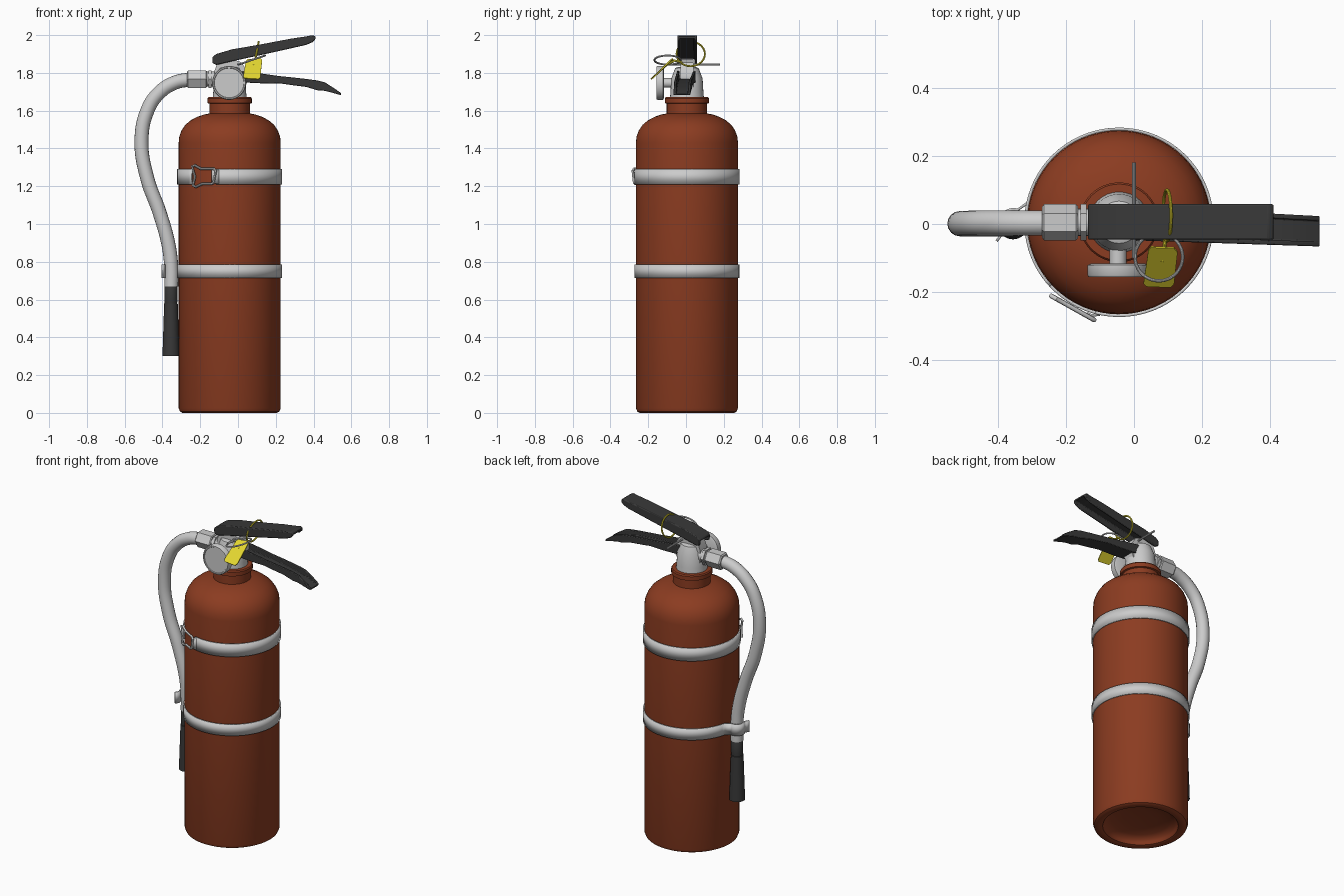
import bpy, bmesh
from math import sin, cos, pi, radians
from mathutils import Vector

if "Cube" in bpy.data.objects:
    bpy.data.objects.remove(bpy.data.objects["Cube"])

CX, CY, R = -0.044, 0.005, 0.27


def material(name, rgb):
    m = bpy.data.materials.new(name)
    m.diffuse_color = (*rgb, 1)
    m.use_nodes = True
    m.node_tree.nodes["Principled BSDF"].inputs["Base Color"].default_value = m.diffuse_color
    return m


RED = material("red_paint", (0.26, 0.045, 0.015))
BLACK = material("black_rubber", (0.04, 0.04, 0.04))
YELLOW = material("yellow_plastic", (0.78, 0.68, 0.03))


def finish(ob, mat=None, smooth=True):
    if mat:
        ob.data.materials.append(mat)
    if smooth:
        bpy.ops.object.select_all(action='DESELECT')
        ob.select_set(True)
        bpy.context.view_layer.objects.active = ob
        bpy.ops.object.shade_smooth_by_angle(angle=radians(35))
    return ob


def mesh(name, verts, faces, mat=None, smooth=True):
    me = bpy.data.meshes.new(name)
    me.from_pydata(verts, [], faces)
    bm = bmesh.new()
    bm.from_mesh(me)
    bmesh.ops.remove_doubles(bm, verts=bm.verts, dist=1e-6)
    bmesh.ops.recalc_face_normals(bm, faces=bm.faces)
    bm.to_mesh(me)
    bm.free()
    ob = bpy.data.objects.new(name, me)
    bpy.context.collection.objects.link(ob)
    return finish(ob, mat, smooth)


def lathe(name, profile, origin, axis=(0, 0, 1), n=32, mat=None):
    """Spin (radius, height) points round an axis; ends are capped."""
    q = Vector(axis).to_track_quat('Z', 'Y')
    o = Vector(origin)
    verts = [o + q @ Vector((r * cos(2 * pi * i / n), r * sin(2 * pi * i / n), h))
             for r, h in profile for i in range(n)]
    faces = [(k * n + i, k * n + (i + 1) % n, (k + 1) * n + (i + 1) % n, (k + 1) * n + i)
             for k in range(len(profile) - 1) for i in range(n)]
    last = (len(profile) - 1) * n
    if profile[0][0] > 0:
        faces.append(tuple(range(n)))
    if profile[-1][0] > 0:
        faces.append(tuple(range(last, last + n)))
    return mesh(name, verts, faces, mat)


def tube(name, pts, r, closed=False, spline='POLY', mat=None, res=3):
    """Round tube along a path, turned into a mesh."""
    cu = bpy.data.curves.new(name, 'CURVE')
    cu.dimensions = '3D'
    cu.bevel_depth, cu.bevel_resolution, cu.use_fill_caps = r, res, True
    cu.resolution_u = 8
    s = cu.splines.new(spline)
    if spline == 'BEZIER':
        s.bezier_points.add(len(pts) - 1)
        for b, p in zip(s.bezier_points, pts):
            b.co = p
            b.handle_left_type = b.handle_right_type = 'AUTO'
    else:
        s.points.add(len(pts) - 1)
        for b, p in zip(s.points, pts):
            b.co = (*p, 1)
    s.use_cyclic_u = closed
    ob = bpy.data.objects.new(name, cu)
    bpy.context.collection.objects.link(ob)
    bpy.ops.object.select_all(action='DESELECT')
    ob.select_set(True)
    bpy.context.view_layer.objects.active = ob
    bpy.ops.object.convert(target='MESH')
    return finish(bpy.context.view_layer.objects.active, mat)


def arc(cx, cy, r, a0, a1, n):
    return [(cx + r * cos(radians(a0 + (a1 - a0) * i / n)),
             cy + r * sin(radians(a0 + (a1 - a0) * i / n))) for i in range(n + 1)]


def strap(name, path, z0, z1, thick=0.008):
    """Upright metal strip following an xy path."""
    verts = [(x, y, z) for x, y in path for z in (z0, z1)]
    faces = [(2 * i, 2 * i + 2, 2 * i + 3, 2 * i + 1) for i in range(len(path) - 1)]
    ob = mesh(name, verts, faces)
    m = ob.modifiers.new("thickness", 'SOLIDIFY')
    m.thickness, m.offset = thick, 0
    return ob


def channel(name, stations, open_down, t=0.014):
    """U-section lever lofted through (x, top, bottom, y centre, half width)."""
    verts, faces = [], []
    for x, zt, zb, yc, w in stations:
        web, lip = (zt, zb) if open_down else (zb, zt)
        inner = web + 0.35 * (lip - web)
        verts += [(x, yc + y, z) for y, z in (
            (-w, lip), (-w, web), (w, web), (w, lip),
            (w - t, lip), (w - t, inner), (t - w, inner), (t - w, lip))]
    for k in range(len(stations) - 1):
        faces += [(8 * k + i, 8 * k + (i + 1) % 8, 8 * k + 8 + (i + 1) % 8, 8 * k + 8 + i)
                  for i in range(8)]
    e = 8 * (len(stations) - 1)
    faces += [tuple(range(8)), tuple(range(e, e + 8))]
    ob = mesh(name, verts, faces, BLACK)
    b = ob.modifiers.new("round_edges", 'BEVEL')
    b.width, b.segments, b.limit_method = 0.005, 2, 'ANGLE'
    return ob


# Cylinder body with recessed base, domed shoulder and neck collar
lathe("tank", [(0, .06), (.1, .055), (.17, .045), (.2, .03), (.207, .018), (.215, .004),
               (.225, 0), (.25, 0), (.263, .007), (.27, .025), (R, 1.43), (.267, 1.462),
               (.255, 1.495), (.235, 1.525), (.205, 1.55), (.17, 1.568), (.135, 1.58),
               (.107, 1.585), (.107, 1.637), (.117, 1.64), (.117, 1.665), (.112, 1.672),
               (0, 1.672)], (CX, CY, 0), n=64, mat=RED)

# Upper strap with a wire buckle across its gap
strap("upper_strap", arc(CX, CY, .274, 255, 583, 72), 1.21, 1.29)


def on_buckle(x, z):
    return (x, -0.207 - (x + 0.25) * 0.56, z)


tube("buckle_wire", [on_buckle(*p) for p in (
    (-.243, 1.305), (-.228, 1.31), (-.195, 1.292), (-.128, 1.292), (-.117, 1.282),
    (-.13, 1.218), (-.14, 1.212), (-.19, 1.212), (-.222, 1.197), (-.238, 1.203),
    (-.228, 1.25))], .007, closed=True)
strap("buckle_tab", [(-.10, -.266), (-.125, -.268), (-.138, -.262)], 1.215, 1.285)

# Lower strap whose end curls round the hose as a clip
HX = -.353
strap("lower_strap", arc(CX, CY, .274, -178, 168, 72)
      + arc(HX, 0, .043, 75, 215, 12) + [(-.394, -.038), (-.403, -.05)], .715, .785)

# Hose and nozzle
tube("hose", [(-.25, .003, 1.766), (-.335, .003, 1.748), (-.42, .003, 1.692),
              (-.48, .002, 1.6), (-.511, .001, 1.44), (-.48, 0, 1.24), (-.415, 0, 1.06),
              (-.366, 0, .88), (HX, 0, .76), (HX, 0, .67)], .037, spline='BEZIER', res=6)
lathe("nozzle", [(0, .36), (.03, .33), (.036, .3), (.045, .3), (.036, .578), (.033, .58),
                 (.034, .592), (.034, .685), (.031, .69)], (HX - .002, 0, 0), mat=BLACK)

# Hose coupling: hexagon nut, thin neck and second thin nut
P, AX = (0, .005, 1.767), (1, 0, 0)
lathe("coupling_nut", [(.045, -.27), (.053, -.264), (.053, -.17), (.048, -.165)], P, AX, 6)
lathe("coupling_neck", [(.04, -.17), (.04, -.08)], P, AX, 24)
lathe("lock_nut", [(.053, -.157), (.053, -.14)], P, AX, 6)

# Valve body and lever bracket
lathe("valve_body", [(.09, 1.665), (.087, 1.7), (.083, 1.77), (.062, 1.825), (.05, 1.83)],
      (CX, CY, 0))
prof = [(-.125, 1.73), (-.125, 1.81), (-.1, 1.875), (-.02, 1.87), (.02, 1.855),
        (.05, 1.805), (.05, 1.75), (.02, 1.7)]
n = len(prof)
mesh("lever_bracket", [(x, CY + y, z) for y in (-.034, .034) for x, z in prof],
     [tuple(range(n)), tuple(range(n, 2 * n))]
     + [(i, (i + 1) % n, n + (i + 1) % n, n + i) for i in range(n)])

# Pressure gauge on a short stem, facing the front
G, GAX = (-.047, 0, 1.747), (0, -1, 0)
lathe("gauge_stem", [(.025, .03), (.025, .125)], G, GAX, 20)
lathe("gauge", [(.08, .116), (.09, .121), (.09, .15), (.086, .156), (.08, .156),
                (.078, .152)], G, GAX, 40)

# Squeeze lever (top) and carrying handle (bottom)
channel("squeeze_lever", [(x, a, b, .006, .052) for x, a, b in (
    (-.135, 1.885, 1.852), (-.115, 1.9, 1.842), (-.03, 1.925, 1.862), (.1, 1.947, 1.89),
    (.28, 1.981, 1.93), (.36, 1.993, 1.948), (.395, 2.0, 1.963), (.41, 1.993, 1.978))], True)
channel("carry_handle", [(x, a, b, .002 - .043 * x, .05 - .01 * x) for x, a, b in (
    (-.02, 1.812, 1.752), (.12, 1.797, 1.745), (.22, 1.783, 1.745), (.28, 1.777, 1.736),
    (.36, 1.768, 1.726), (.42, 1.76, 1.708), (.46, 1.75, 1.705), (.51, 1.718, 1.692),
    (.545, 1.693, 1.682))], False)

# Safety pin with pull ring
tube("safety_pin", [(0, -.1, 1.845), (0, .18, 1.845)], .006)
tube("pull_ring", [(.073 + .07 * cos(a), -.097 + .07 * sin(a), 1.868 + .024 * cos(a))
                   for a in (2 * pi * i / 36 for i in range(36))], .005, closed=True)

# Yellow tamper seal: loop round the lever, tail and tag
tube("seal_loop", [(.097 + .012 * sin(a), .025 + .075 * cos(a), 1.9 + .065 * sin(a))
                   for a in (2 * pi * i / 28 for i in range(28))], .005, closed=True, mat=YELLOW)
tube("seal_tail", [(.095, -.02, 1.855), (.09, -.06, 1.865), (.083, -.11, 1.837)], .006, mat=YELLOW)
tag = mesh("seal_tag", [(.05, -.065, 1.868), (.118, -.068, 1.875), (.128, -.08, 1.865),
                        (.118, -.172, 1.772), (.108, -.183, 1.764), (.037, -.18, 1.768),
                        (.028, -.172, 1.776), (.042, -.075, 1.86)], [tuple(range(8))],
           YELLOW, False)
tag.modifiers.new("thickness", 'SOLIDIFY').thickness = .006
